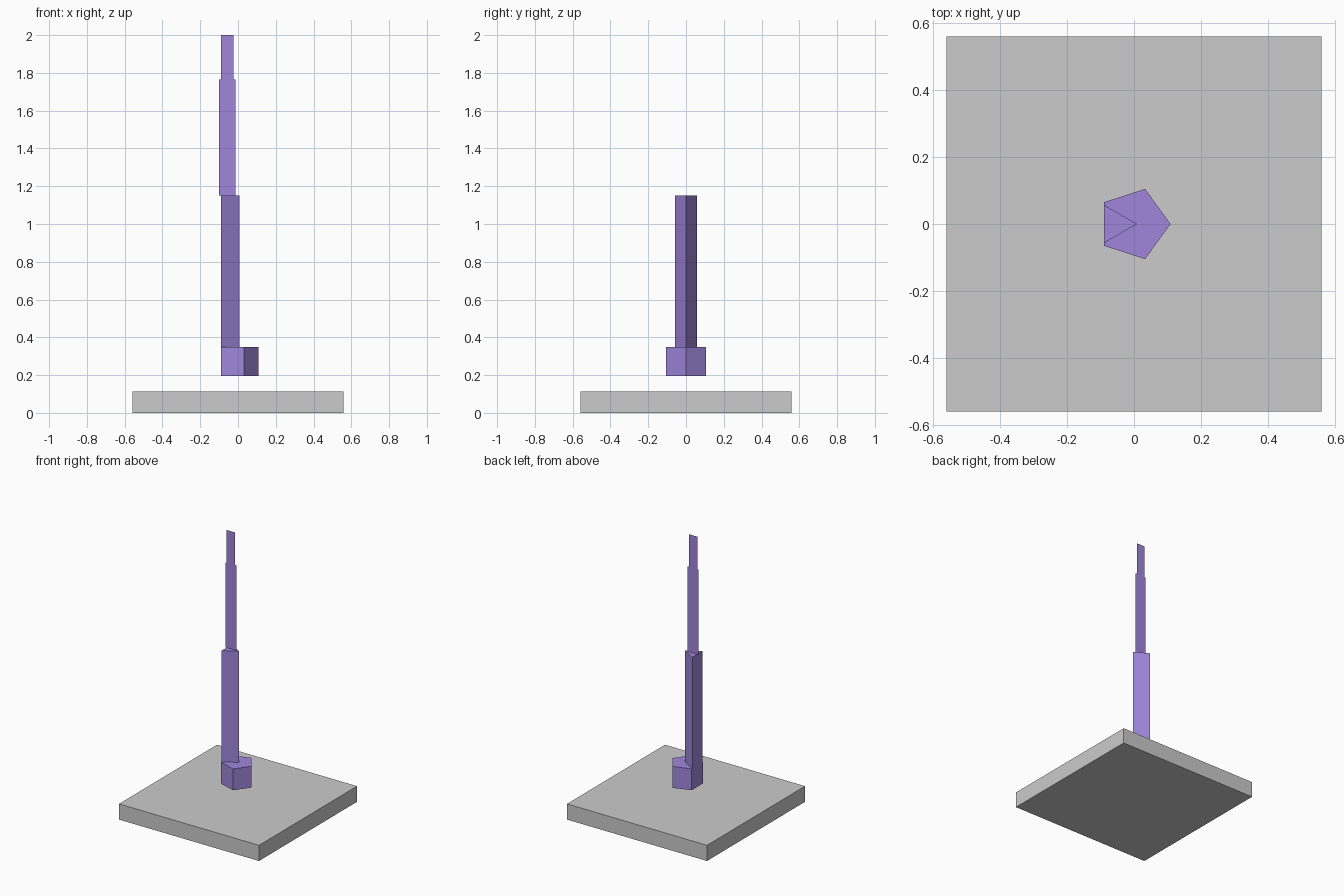
import bpy
from math import cos, sin, tau

if "Cube" in bpy.data.objects:
    bpy.data.objects.remove(bpy.data.objects["Cube"])

purple = bpy.data.materials.new("purple")
purple.diffuse_color = (0.35, 0.24, 0.71, 1)
purple.use_nodes = True
purple.node_tree.nodes["Principled BSDF"].inputs["Base Color"].default_value = purple.diffuse_color


def prism(name, sides, radius, cx, z0, z1, mat=None):
    """Upright prism with one corner on +x; two sides give a flat blade."""
    ring = [(cx + radius * cos(tau * i / sides), radius * sin(tau * i / sides))
            for i in range(sides)]
    if sides == 2:
        ring = [(x, 0.0) for x, _ in ring]
    verts = [(x, y, z) for z in (z0, z1) for x, y in ring]
    n = sides
    faces = [(i, (i + 1) % n, n + (i + 1) % n, n + i)
             for i in range(n if n > 2 else 1)]
    if n > 2:
        faces += [tuple(reversed(range(n))), tuple(range(n, 2 * n))]
    mesh = bpy.data.meshes.new(name)
    mesh.from_pydata(verts, [], faces)
    if mat:
        mesh.materials.append(mat)
    obj = bpy.data.objects.new(name, mesh)
    bpy.context.collection.objects.link(obj)
    return obj


# Square floor slab
bpy.ops.mesh.primitive_cube_add(size=1, location=(0, 0, 0.0565))
slab = bpy.context.object
slab.name = "base_slab"
slab.scale = (1.117, 1.117, 0.113)

# Floating pentagonal foot
prism("pentagon_foot", 5, 0.11, -0.001, 0.196, 0.35, purple)

# Stacked mast: triangular column, then two flat blades of zero thickness
AXIS = -0.057
prism("triangular_column", 3, 0.066, AXIS, 0.35, 1.152, purple)
prism("middle_blade", 2, 0.044, AXIS, 1.152, 1.765, purple)
prism("tip_blade", 2, 0.033, AXIS, 1.765, 2.0, purple)
